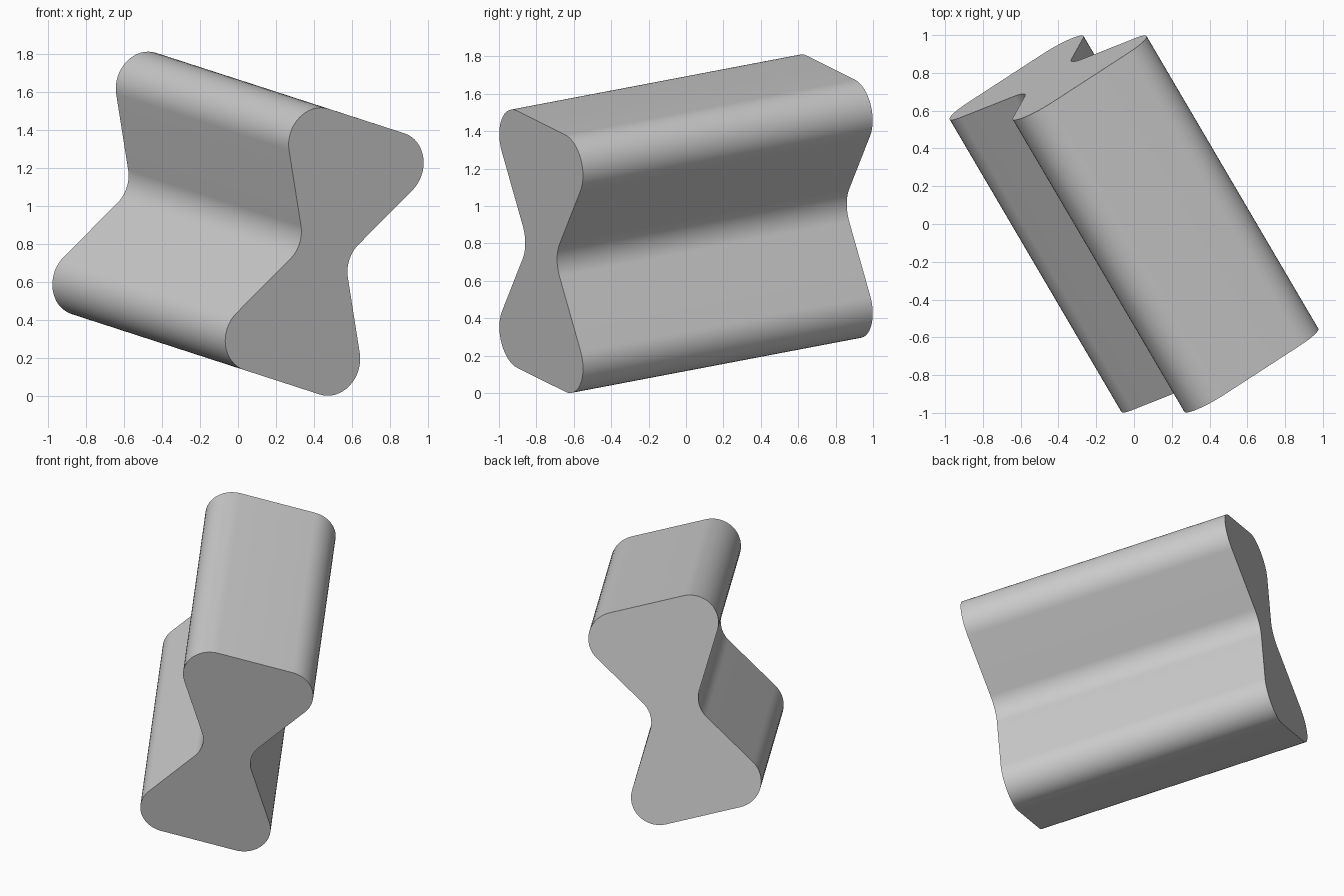
import bpy
import bmesh
import math
from mathutils import Matrix, Vector

cube = bpy.data.objects.get("Cube")
if cube:
    bpy.data.objects.remove(cube, do_unlink=True)

HALF_W, HALF_H, WAIST = 0.563, 0.722, 0.1325
RADIUS, LENGTH, STEPS = 0.18, 1.82, 16

# Grey material
grey = bpy.data.materials.new("plain_grey")
grey.use_nodes = True
colour = (0.6, 0.6, 0.6, 1)
grey.diffuse_color = colour
grey.node_tree.nodes["Principled BSDF"].inputs["Base Color"].default_value = colour


def fillet(prev, corner, nxt, radius):
    """Arc points that round one corner of a polygon."""
    a, b = (prev - corner).normalized(), (nxt - corner).normalized()
    half = a.angle(b) / 2
    centre = corner + (a + b).normalized() * radius / math.sin(half)
    start = corner + a * radius / math.tan(half) - centre
    end = corner + b * radius / math.tan(half) - centre
    sweep = math.pi - 2 * half
    return [centre + (start * math.sin(sweep * (1 - i / STEPS))
                      + end * math.sin(sweep * i / STEPS)) / math.sin(sweep)
            for i in range(STEPS + 1)]


# Waisted cross-section with every corner rounded
corners = [Vector(p) for p in (
    (HALF_W, HALF_H), (-HALF_W, HALF_H), (-WAIST, 0),
    (-HALF_W, -HALF_H), (HALF_W, -HALF_H), (WAIST, 0))]
outline = []
for i, c in enumerate(corners):
    outline += fillet(corners[i - 1], c, corners[(i + 1) % len(corners)], RADIUS)

# Straight extrusion, centred on its own middle
bm = bmesh.new()
base = bm.faces.new([bm.verts.new((p.x, p.y, -LENGTH / 2)) for p in outline])
ext = bmesh.ops.extrude_face_region(bm, geom=[base], use_keep_orig=True)
bmesh.ops.translate(bm, vec=(0, 0, LENGTH),
                    verts=[g for g in ext["geom"] if isinstance(g, bmesh.types.BMVert)])
bmesh.ops.recalc_face_normals(bm, faces=bm.faces)

# Tilt the bar in space
axis = Vector((0.91, -1.55, -0.295)).normalized()
across = Vector((0.81, 0.525, -0.262))
across = (across - axis * across.dot(axis)).normalized()
up = axis.cross(across)
turn = Matrix((across, up, axis)).transposed().to_4x4()
bmesh.ops.transform(bm, matrix=turn, verts=bm.verts)
bmesh.ops.translate(bm, vec=(0, 0, -min(v.co.z for v in bm.verts)), verts=bm.verts)

mesh = bpy.data.meshes.new("waisted_bar")
bm.to_mesh(mesh)
bm.free()
mesh.materials.append(grey)
bar = bpy.data.objects.new("waisted_bar", mesh)
bpy.context.collection.objects.link(bar)
bpy.context.view_layer.objects.active = bar
bar.select_set(True)
bpy.ops.object.shade_smooth_by_angle(angle=math.radians(30))
